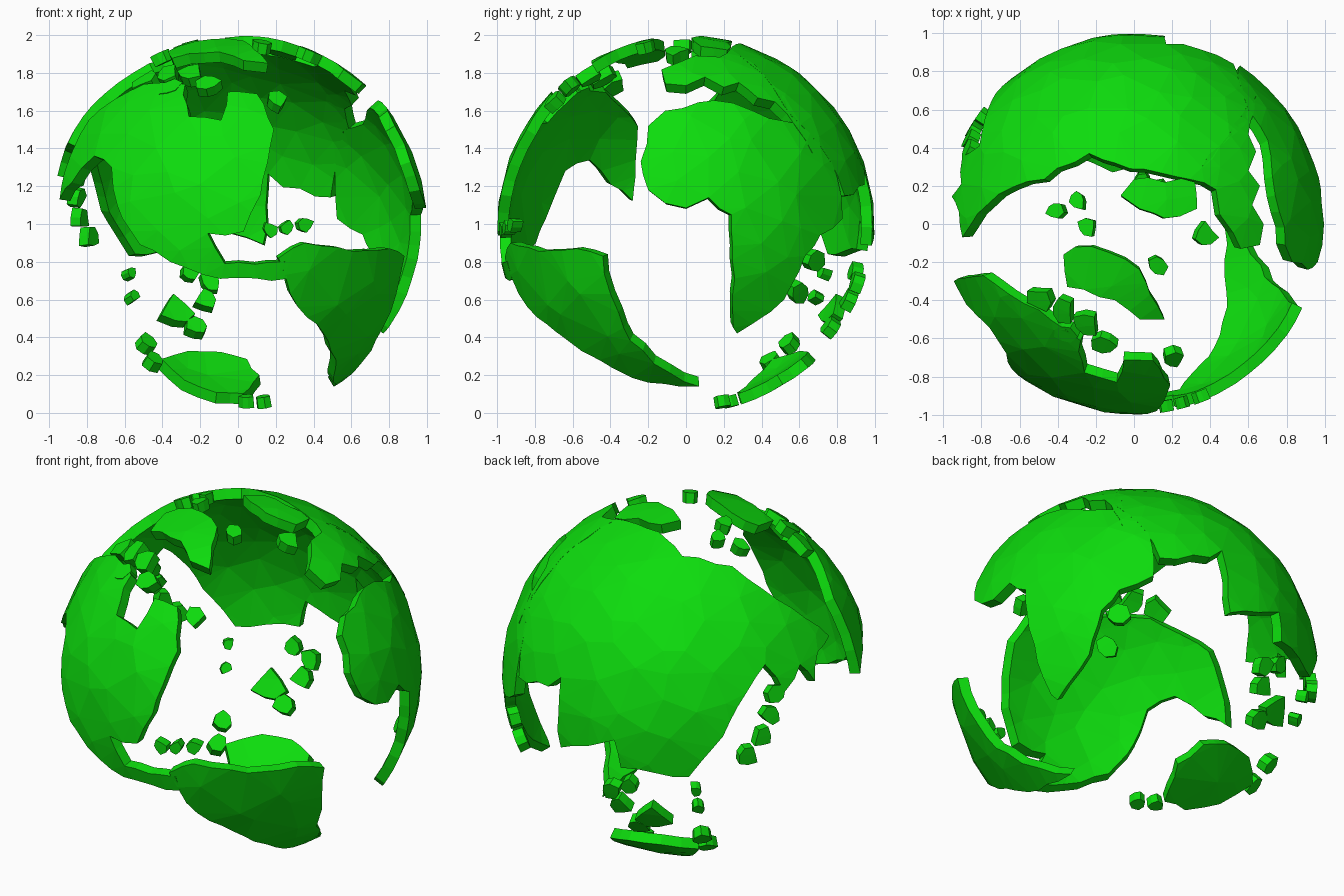
import bpy, bmesh, math, random
from mathutils import Vector
from mathutils.geometry import delaunay_2d_cdt

if "Cube" in bpy.data.objects:
    bpy.data.objects.remove(bpy.data.objects["Cube"])

random.seed(4)
CENTRE = Vector((0, 0, 1))
INNER = 0.94          # inner radius of the hollow land shell

green = bpy.data.materials.new("land green")
green.diffuse_color = (0.004, 0.72, 0.004, 1)
green.use_nodes = True
green.node_tree.nodes["Principled BSDF"].inputs["Base Color"].default_value = green.diffuse_color


def look(az, el):
    """Right, up and toward-viewer axes of a viewing direction."""
    a, e = math.radians(az), math.radians(el)
    cam = Vector((math.cos(e) * math.cos(a), math.cos(e) * math.sin(a), math.sin(e)))
    right = Vector((-math.sin(a), math.cos(a), 0))
    return right, cam.cross(right), cam


FRONT, RIGHT, BACK, TOP = look(-90, 0), look(0, 0), look(90, 0), look(-90, 90)
BACK_LEFT = look(125, 25)


def on_sphere(view, p):
    """Lift a flat outline point of a view on to the unit sphere."""
    r, u, c = view
    q = Vector(p)
    if q.length > 0.995:
        q *= 0.995 / q.length
    return r * q.x + u * q.y + c * math.sqrt(1 - q.length_squared)


def shell(name, dirs, step=0.2, edge=0.09, jag=0.014):
    """Curved land plate: outline on the sphere, low-poly top, rim and underside."""
    c = sum(dirs, Vector()).normalized()
    e1 = c.orthogonal().normalized()
    e2 = c.cross(e1)

    def flat(d):
        a = c.angle(d)
        k = a / max(math.sin(a), 1e-6)
        return Vector((d.dot(e1) * k, d.dot(e2) * k))

    def lift(p):
        a = p.length
        if a < 1e-6:
            return c.copy()
        return c * math.cos(a) + (e1 * p.x + e2 * p.y) * (math.sin(a) / a)

    # split long outline edges and roughen the coast a little
    pts = []
    for i, d in enumerate(dirs):
        n = dirs[(i + 1) % len(dirs)]
        parts = max(1, round(d.angle(n) / edge))
        for k in range(parts):
            q = flat(d.lerp(n, k / parts).normalized())
            if k:
                q += Vector((random.uniform(-jag, jag), random.uniform(-jag, jag)))
            pts.append(q)
    m = len(pts)
    loop = [(i, (i + 1) % m) for i in range(m)]

    # loose interior points make the big facets
    reach = max(p.length for p in pts)
    k = int(reach / step) + 1
    for i in range(-k, k + 1):
        for j in range(-k, k + 1):
            q = Vector(((i + 0.5 * (j % 2)) * step, j * step * 0.87))
            q += Vector((random.uniform(-.3, .3), random.uniform(-.3, .3))) * step
            if min((q - b).length for b in pts[:m]) > step * 0.3:
                pts.append(q)
    verts, _, faces, *_ = delaunay_2d_cdt(pts, loop, [], 1, 1e-5)

    bm = bmesh.new()
    top, low = {}, {}
    for f in faces:
        for i in f:
            if i not in top:
                d = lift(verts[i])
                top[i] = bm.verts.new(CENTRE + d)
                low[i] = bm.verts.new(CENTRE + d * INNER)
    directed = set()
    for f in faces:
        bm.faces.new([top[i] for i in f])
        bm.faces.new([low[i] for i in reversed(f)])
        directed.update((f[i], f[(i + 1) % len(f)]) for i in range(len(f)))
    for a, b in directed:
        if (b, a) not in directed:
            bm.faces.new((top[b], top[a], low[a], low[b]))
    bmesh.ops.recalc_face_normals(bm, faces=bm.faces)
    me = bpy.data.meshes.new(name)
    bm.to_mesh(me)
    bm.free()
    me.materials.append(green)
    ob = bpy.data.objects.new(name, me)
    bpy.context.collection.objects.link(ob)


def land(name, *pieces):
    """Land mass whose coast is given as runs of points, each read in one view."""
    shell(name, [on_sphere(view, p) for view, run in pieces for p in run])


def islands(name, view, size, spots):
    """Small rough blobs at spots read in one view."""
    for n, p in enumerate(spots):
        c = on_sphere(view, p)
        e1 = c.orthogonal().normalized()
        e2 = c.cross(e1)
        ring = []
        for i in range(7):
            a = math.tau * i / 7
            s = size * random.uniform(0.7, 1.3)
            ring.append((c + (e1 * math.cos(a) + e2 * math.sin(a)) * s).normalized())
        shell(f"{name}_{n + 1}", ring, step=0.15, edge=0.2)


# Main land masses
land("north_america", (FRONT, [
    (-.945, .13), (-.88, .22), (-.76, .36), (-.67, .30), (-.64, .10), (-.52, -.11),
    (-.36, -.20), (-.18, -.27), (.26, -.29), (.25, -.20), (-.07, -.21), (-.16, -.05),
    (.03, -.04), (.12, .155), (.19, .50), (.10, .69), (-.055, .70), (-.09, .55),
    (-.26, .57), (-.28, .74), (-.50, .74), (-.79, .55), (-.92, .27)]))
land("south_america", (RIGHT, [
    (-.93, -.27), (-.96, -.18), (-.93, -.10), (-.72, -.14), (-.58, -.13),
    (-.44, -.17), (-.40, -.37), (-.33, -.55), (-.17, -.74), (.07, -.86),
    (-.20, -.84), (-.46, -.72), (-.69, -.57), (-.84, -.44)]))
land("africa", (RIGHT, [
    (-.20, .52), (-.24, .33), (-.20, .18), (-.11, .11), (0, .085), (.12, .14),
    (.24, .05), (.245, -.19), (.25, -.55), (.27, -.58), (.35, -.53), (.52, -.40),
    (.63, -.17), (.71, -.06), (.83, .03), (.80, .25), (.71, .42), (.60, .53),
    (.44, .56), (.15, .655), (-.11, .60)]))
land("asia",
     (TOP, [(-.90, -.07), (-.71, .156), (-.47, .235), (-.235, .37), (-.02, .29),
            (.29, .235), (.50, .45), (.60, .56)]),
     (RIGHT, [(.66, .47), (.76, .34), (.84, .15), (.945, .207)]),
     (BACK_LEFT, [(-.68, -.03), (-.68, -.41), (-.39, -.37), (-.355, -.52), (.016, -.57),
                  (.15, -.41), (.28, -.19), (.43, .04), (.535, -.11), (.62, .04),
                  (.70, -.05), (.716, .11)]))
land("europe", (TOP, [
    (.29, .235), (.43, .18), (.45, .05), (.56, -.13), (.66, -.11), (.68, .0),
    (.62, .10), (.66, .20), (.60, .28), (.64, .38), (.60, .47), (.64, .67), (.50, .47)]))
land("northern_peninsula", (TOP, [
    (-.07, .15), (0, .235), (.32, .22), (.33, .08), (.16, .03), (.03, .08)]))
land("greenland", (TOP, [
    (-.37, -.16), (-.31, -.12), (-.13, -.15), (.03, -.24), (.16, -.50),
    (.03, -.50), (-.10, -.40), (-.35, -.33)]))
land("australia", (BACK, [
    (.43, -.76), (.28, -.715), (.10, -.72), (-.05, -.76), (-.12, -.85), (-.03, -.955),
    (.12, -.95), (.30, -.88)]))

# Islands
islands("south_east_island", BACK, .055, [
    (.50, -.66), (.47, -.75), (.18, -.42), (.15, -.32), (.23, -.57), (.27, -.27)])
islands("large_south_east_island", BACK, .095, [(.34, -.49)])
islands("small_south_east_island", BACK, .035, [(.58, -.40), (.60, -.27)])
islands("eastern_island", BACK_LEFT, .055, [(.50, -.12), (.47, -.24), (.42, -.36), (.34, -.46)])
islands("southern_island", BACK, .04, [(-.14, -.97), (-.05, -.97)])
islands("east_african_island", RIGHT, .06, [(.69, -.20), (.61, -.37)])
islands("caribbean_island", FRONT, .04, [(.17, -.03), (.26, -.02), (.36, 0)])
islands("atlantic_island", TOP, .06, [(.38, -.06), (.125, -.22)])
islands("arctic_island", TOP, .05, [(-.25, -.02), (-.30, .13), (-.42, .07), (.21, -.72)])
islands("northern_island", TOP, .065, [
    (-.38, -.46), (-.25, -.53), (-.16, -.64), (-.50, -.40), (-.37, -.58)])
